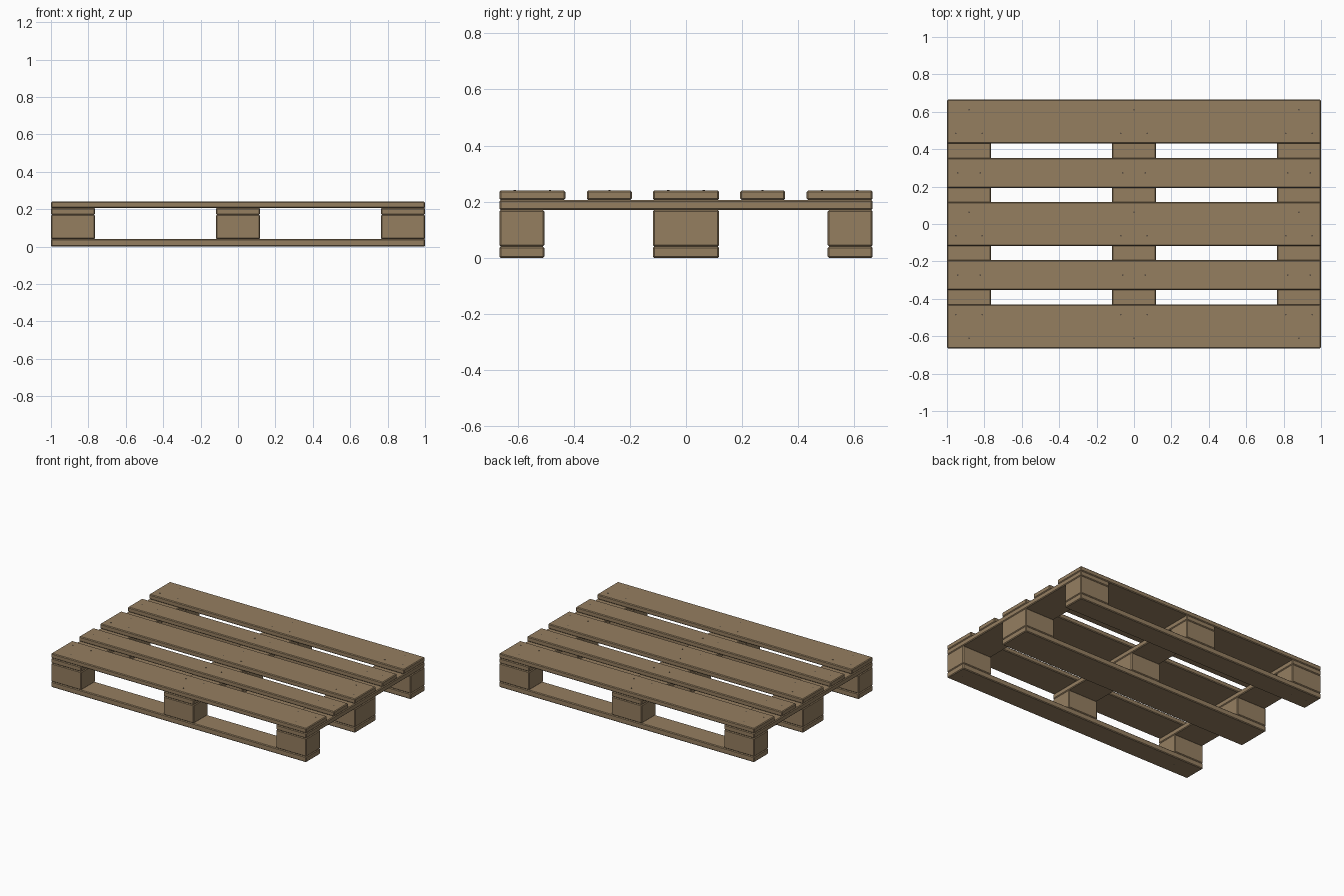
import bpy, bmesh
from mathutils import Matrix

if "Cube" in bpy.data.objects:
    bpy.data.objects.remove(bpy.data.objects["Cube"])


def material(name, color):
    m = bpy.data.materials.new(name)
    m.diffuse_color = (*color, 1)
    m.use_nodes = True
    m.node_tree.nodes["Principled BSDF"].inputs["Base Color"].default_value = m.diffuse_color
    return m


wood = material("pallet wood", (0.30, 0.21, 0.118))
steel = material("dark nail steel", (0.06, 0.05, 0.04))


def plank(name, x, y, z):
    """Chamfered timber spanning the given (min, max) ranges."""
    bm = bmesh.new()
    bmesh.ops.create_cube(bm, size=1)
    for v in bm.verts:
        for i, (lo, hi) in enumerate((x, y, z)):
            v.co[i] = lo if v.co[i] < 0 else hi
    bmesh.ops.bevel(bm, geom=bm.edges[:], offset=0.005, segments=1, affect='EDGES')
    return finish(bm, name, wood)


def finish(bm, name, mat):
    mesh = bpy.data.meshes.new(name)
    bm.to_mesh(mesh)
    bm.free()
    mesh.materials.append(mat)
    ob = bpy.data.objects.new(name, mesh)
    bpy.context.collection.objects.link(ob)
    return ob


FULL_X, FULL_Y = (-1, 1), (-0.665, 0.665)
COLUMNS = {"left": (-1, -0.764), "middle": (-0.118, 0.118), "right": (0.764, 1)}
ROWS = {"front": (-0.665, -0.505), "centre": (-0.118, 0.118), "back": (0.505, 0.665)}
DECK = {"front": (-0.665, -0.43), "front_narrow": (-0.353, -0.193),
        "centre": (-0.118, 0.118),
        "back_narrow": (0.193, 0.353), "back": (0.43, 0.665)}

# Deck boards
for label, y in DECK.items():
    plank(label + "_deck_board", FULL_X, y, (0.206, 0.24))

# Cross boards below the deck
for label, x in COLUMNS.items():
    plank(label + "_cross_board", x, FULL_Y, (0.17, 0.206))

# Skids and the spacer blocks standing on them
for row, y in ROWS.items():
    plank(row + "_skid", FULL_X, y, (0, 0.04))
    for col, x in COLUMNS.items():
        plank(f"{row}_{col}_block", x, y, (0.04, 0.17))


# Nail heads, three per wide joint and two per narrow joint
def nails(name, boards, z):
    bm = bmesh.new()
    for y0, y1 in boards.values():
        cy, wide = (y0 + y1) / 2, y1 - y0 > 0.2
        side = 1 if cy >= 0 else -1
        spots = ((-0.07, -0.063), (0.07, -0.063), (0, 0.063)) if wide else ((-0.06, 0), (0.06, 0))
        for x0, x1 in COLUMNS.values():
            for dx, dy in spots:
                bmesh.ops.create_cone(
                    bm, cap_ends=True, segments=8, radius1=0.004, radius2=0.004, depth=0.002,
                    matrix=Matrix.Translation(((x0 + x1) / 2 + dx, cy + side * dy, z)))
    finish(bm, name, steel)


nails("deck_nails", DECK, 0.24)
nails("skid_nails", ROWS, 0.001)
